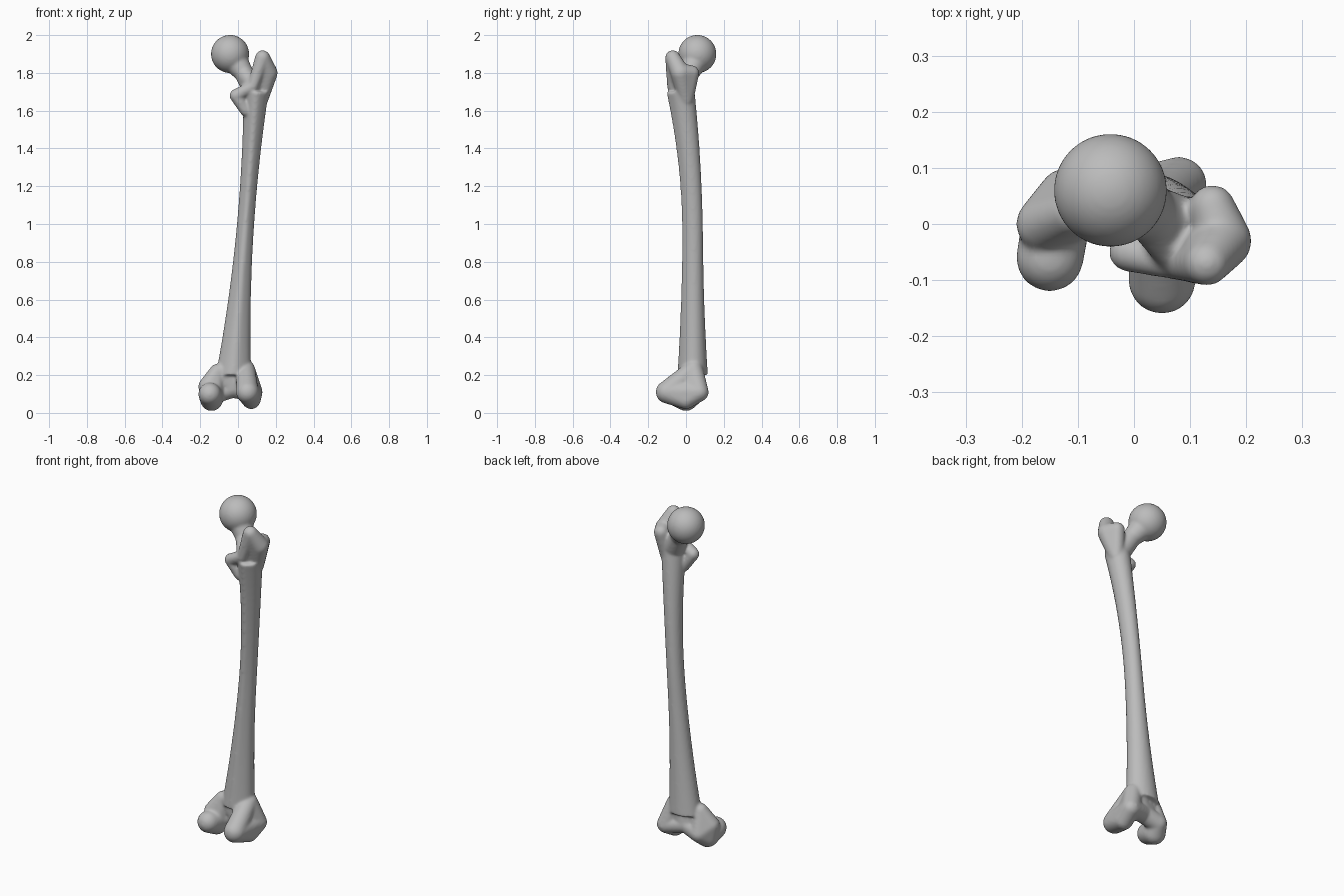
import bpy, bmesh, math
from mathutils import Matrix

old = bpy.data.objects.get("Cube")
if old:
    bpy.data.objects.remove(old, do_unlink=True)

bone_grey = bpy.data.materials.new("bone_grey")
bone_grey.use_nodes = True
colour = (.5, .5, .5, 1)
bone_grey.diffuse_color = colour
bone_grey.node_tree.nodes["Principled BSDF"].inputs["Base Color"].default_value = colour

bm = bmesh.new()


def add_ball(target, spot):
    """Round ball from a landmark: x, y, z, radius."""
    x, y, z, radius = spot
    bmesh.ops.create_icosphere(target, subdivisions=4, radius=radius,
                               matrix=Matrix.Translation((x, y, z)))


def blend(*spots):
    """Convex skin stretched around several landmark balls."""
    balls = bmesh.new()
    for spot in spots:
        add_ball(balls, spot)
    verts = [bm.verts.new(vert.co) for vert in balls.verts]
    balls.free()
    bmesh.ops.convex_hull(bm, input=verts, use_existing_faces=False)
    loose = [vert for vert in verts if vert.is_valid and not vert.link_faces]
    bmesh.ops.delete(bm, geom=loose, context='VERTS')


def chain(*spots):
    """Limb running from each landmark to the next."""
    for start, end in zip(spots, spots[1:]):
        blend(start, end)


def shaft_ring(z, sides=40):
    """Leaning, bowed cross-section that flares away from the middle, ridged at the rear."""
    centre_x = .08 * z - .04
    centre_y = .04 - .1 * max(z - .9, 0) ** 2
    half_width = .045 + .06 * (z - 1.1) ** 2
    half_depth = .05 + .04 * (z - 1) ** 2
    ring = []
    for i in range(sides):
        angle = math.tau * i / sides
        ridge = .01 * max(-math.sin(angle), 0) ** 9
        ring.append(bm.verts.new((centre_x + half_width * math.cos(angle),
                                  centre_y + half_depth * math.sin(angle) - ridge, z)))
    return ring


# Shaft
rings = [shaft_ring(.2 + .05 * step) for step in range(31)]
for lower, upper in zip(rings, rings[1:]):
    for i in range(len(lower)):
        bm.faces.new((lower[i - 1], lower[i], upper[i], upper[i - 1]))
bm.faces.new(rings[0][::-1])
bm.faces.new(rings[-1])

# Ball head and neck
head = (-.042, .06, 1.9, .101)
head_core = (-.02, .05, 1.87, .07)
neck = (.03, .02, 1.8, .05)
neck_root = (.08, -.01, 1.72, .06)
add_ball(bm, head)
chain(head_core, neck, neck_root)

# Greater trochanter
tip = (.13, -.07, 1.88, .04)
outer_bulge = (.16, -.03, 1.8, .05)
front_bulge = (.14, .03, 1.8, .04)
bulge_foot = (.12, 0, 1.66, .04)
blend(tip, outer_bulge, bulge_foot)
blend(outer_bulge, front_bulge, bulge_foot)

# Crest and lesser trochanter
crest = (.08, -.07, 1.73, .03)
lesser_knob = (-.01, -.05, 1.68, .035)
knob_foot = (.04, -.04, 1.6, .03)
chain(tip, crest, lesser_knob, knob_foot)
blend(neck, crest, neck_root)

# Inner condyle, reaching lowest
inner_back = (-.15, -.06, .1, .06)
inner_base = (-.14, 0, .07, .06)
inner_side = (-.16, 0, .14, .05)
inner_front = (-.12, .05, .1, .05)
inner_top = (-.11, .02, .22, .04)
blend(inner_back, inner_base, inner_front)
blend(inner_side, inner_base, inner_front, inner_top)

# Outer condyle, reaching further back
outer_back = (.05, -.1, .11, .06)
outer_base = (.07, 0, .07, .05)
outer_front = (.08, .07, .11, .05)
outer_top = (.04, .04, .23, .05)
blend(outer_back, outer_base, outer_front)
blend(outer_base, outer_front, outer_top)
chain(outer_back, outer_top)

# Grooved bridge between the condyles
groove = (-.03, .04, .13, .05)
chain(inner_front, groove, outer_front)
blend(inner_top, groove, outer_top)

bmesh.ops.recalc_face_normals(bm, faces=bm.faces)
mesh = bpy.data.meshes.new("thigh_bone")
bm.to_mesh(mesh)
bm.free()
mesh.materials.append(bone_grey)
thigh_bone = bpy.data.objects.new("thigh_bone", mesh)
bpy.context.collection.objects.link(thigh_bone)

# Fuse the parts into one skin and soften the joins
fuse = thigh_bone.modifiers.new("fuse", 'REMESH')
fuse.mode = 'VOXEL'
fuse.voxel_size = .007
fuse.use_smooth_shade = True
soften = thigh_bone.modifiers.new("soften", 'SMOOTH')
soften.factor = .5
soften.iterations = 10
